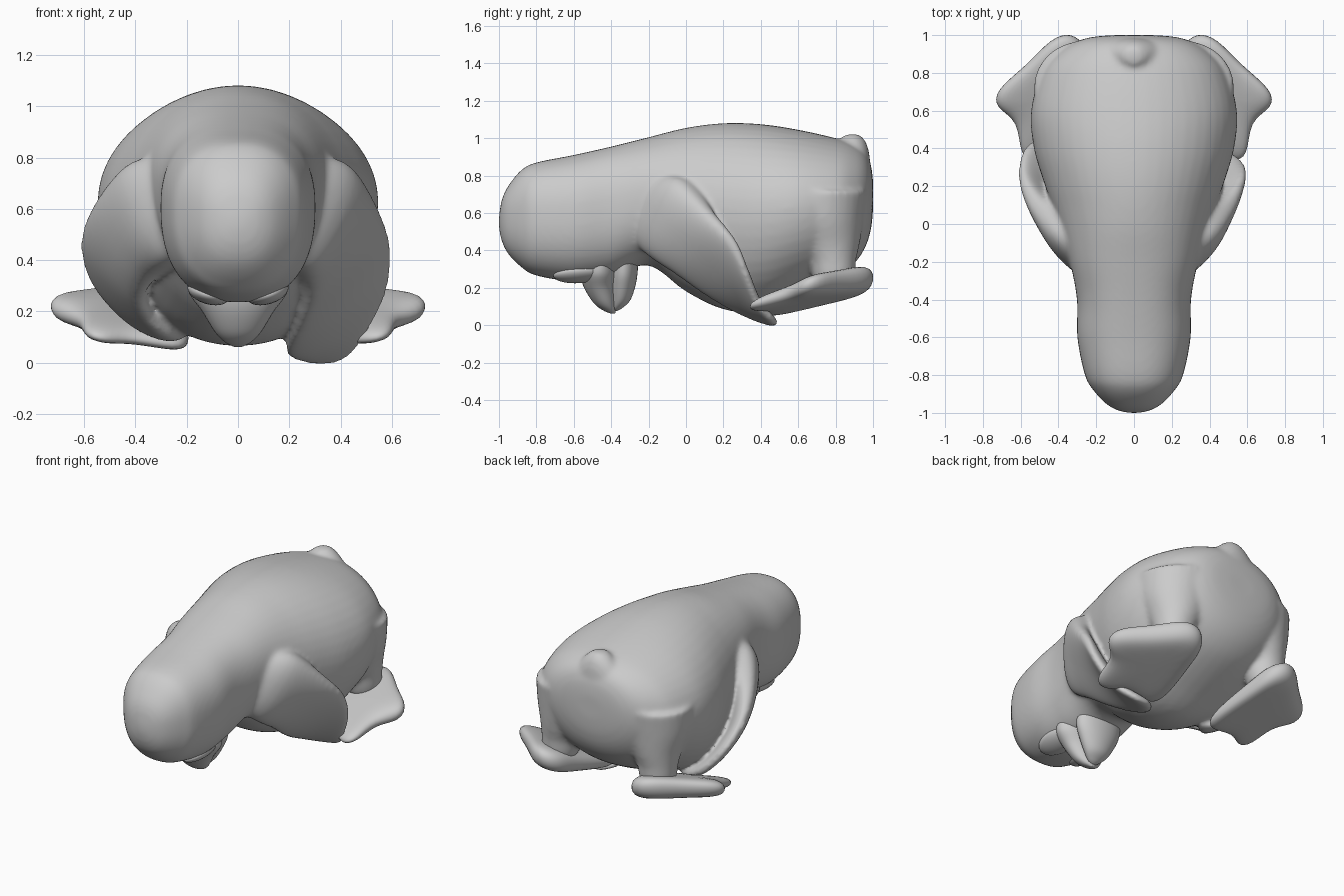
import bpy, bmesh, math
from mathutils import Vector

if "Cube" in bpy.data.objects:
    bpy.data.objects.remove(bpy.data.objects["Cube"])


def make(name, rings):
    """Closed skin over a list of equal-length rings."""
    bm = bmesh.new()
    vs = [[bm.verts.new(p) for p in r] for r in rings]
    n = len(rings[0])
    for a, b in zip(vs, vs[1:]):
        for i in range(n):
            bm.faces.new((a[i], a[(i + 1) % n], b[(i + 1) % n], b[i]))
    bm.faces.new(vs[0])
    bm.faces.new(vs[-1])
    bmesh.ops.recalc_face_normals(bm, faces=bm.faces)
    me = bpy.data.meshes.new(name)
    bm.to_mesh(me)
    bm.free()
    for p in me.polygons:
        p.use_smooth = True
    ob = bpy.data.objects.new(name, me)
    bpy.context.collection.objects.link(ob)
    return ob


def smooth_rows(rows, steps=5):
    """Catmull-Rom interpolation of rows of numbers."""
    out = []
    for i in range(len(rows) - 1):
        p = [rows[max(0, min(len(rows) - 1, i + k))] for k in (-1, 0, 1, 2)]
        for s in range(steps):
            t = s / steps
            out.append([b + .5 * t * (c - a + t * (2 * a - 5 * b + 4 * c - d + t * (3 * (b - c) + d - a)))
                        for a, b, c, d in zip(*p)])
    return out + [list(rows[-1])]


def power(v, e):
    return math.copysign(abs(v) ** e, v)


def column(name, rows, side=1):
    """Upright loft: x, y, z, radius x, radius y."""
    return make(name, [
        [(side * (x + rx * math.cos(a)), y + ry * math.sin(a), z)
         for a in (k * math.tau / 32 for k in range(32))]
        for x, y, z, rx, ry in smooth_rows(rows)])


def blade(name, rows):
    """Flat limb: each row is front edge xyz, back edge xyz, half thickness."""
    rows = smooth_rows(rows)
    mids = [(Vector(r[:3]) + Vector(r[3:6])) / 2 for r in rows]
    rings = []
    for i, r in enumerate(rows):
        half = (Vector(r[3:6]) - Vector(r[:3])) / 2
        path = mids[min(i + 1, len(mids) - 1)] - mids[max(i - 1, 0)]
        nrm = half.cross(path).normalized()
        rings.append([mids[i] + half * power(math.cos(a), .85) + nrm * r[6] * power(math.sin(a), .7)
                      for a in (k * math.tau / 32 for k in range(32))])
    return make(name, rings)


# Body and head: y, half width, top, bottom
body_rows = [
    (-1, .03, .58, .52), (-.985, .09, .67, .45), (-.95, .15, .745, .38), (-.88, .215, .83, .31),
    (-.8, .26, .87, .265), (-.6, .3, .91, .235), (-.4, .302, .955, .26), (-.2, .34, 1.005, .32),
    (0, .4, 1.055, .18), (.2, .47, 1.08, .085), (.4, .53, 1.075, .07), (.6, .545, 1.045, .15),
    (.8, .49, 1.0, .25), (.9, .41, .965, .33), (.96, .32, .92, .42), (.99, .22, .85, .52), (1, .1, .77, .62)]
rings = []
for y, w, top, bot in smooth_rows(body_rows):
    mid = bot + .54 * (top - bot)
    e = .85 if y < -.4 else min(1, .85 + .15 * (y + .4) / .5)
    ring = []
    for k in range(48):
        a = k * math.tau / 48
        s = power(math.sin(a), e)
        ring.append((w * power(math.cos(a), e), y, mid + s * ((top - mid) if s > 0 else (mid - bot))))
    rings.append(ring)
body = make("body", rings)
parts = [body]

# Tail ridge rising to a small peak
parts.append(column("tail", [(0, .86, .5, .3, .08), (0, .88, .7, .25, .105), (0, .895, .87, .18, .09),
                             (0, .895, .96, .11, .075), (0, .89, 1.01, .055, .05), (0, .89, 1.022, .015, .02)]))

# Wings, right one stretched down, left one curled under
parts.append(blade("right_wing", [
    (.12, -.28, .48, .3, -.05, .8, .12), (.23, -.18, .37, .41, .01, .77, .12),
    (.265, -.05, .28, .53, .13, .61, .075), (.24, .1, .17, .59, .26, .45, .048),
    (.2, .24, .09, .575, .33, .28, .04), (.185, .36, .04, .5, .39, .12, .034),
    (.24, .45, .015, .43, .465, .03, .026), (.3, .49, .01, .37, .49, .01, .012)]))
parts.append(blade("left_wing", [
    (-.12, -.28, .48, -.3, -.05, .8, .12), (-.24, -.18, .39, -.41, .01, .77, .12),
    (-.33, -.04, .33, -.54, .13, .63, .075), (-.37, .1, .25, -.6, .27, .49, .048),
    (-.34, .2, .18, -.57, .41, .34, .04), (-.28, .27, .12, -.46, .46, .2, .034),
    (-.23, .33, .1, -.34, .44, .12, .026), (-.21, .37, .1, -.26, .41, .1, .012)]))

# Legs flaring into thighs
leg_rows = [(.27, .72, .72, .26, .25), (.29, .73, .57, .23, .22), (.32, .765, .44, .165, .165),
            (.345, .785, .35, .125, .125), (.35, .79, .28, .115, .115), (.35, .79, .22, .1, .1)]
for side in (1, -1):
    parts.append(column("leg", leg_rows, side))

# Fuse body, wings and legs into one soft skin
bpy.ops.object.select_all(action='DESELECT')
for p in parts:
    p.select_set(True)
bpy.context.view_layer.objects.active = body
bpy.ops.object.join()
m = body.modifiers.new("fuse", 'REMESH')
m.mode = 'VOXEL'
m.voxel_size = .013
m.use_smooth_shade = True
m = body.modifiers.new("soften", 'SMOOTH')
m.iterations = 14
m.factor = .5

# Webbed feet, tilted up toward the outside and the heel
outline = [(.25, .95), (.33, 1.02), (.44, .99), (.57, .84), (.74, .71), (.74, .61), (.61, .55),
           (.61, .35), (.52, .32), (.42, .42), (.23, .4), (.18, .48), (.2, .66), (.23, .82)]
cx, cy = .42, .68
for side, name in ((1, "right_foot"), (-1, "left_foot")):
    rings = []
    for scale, lift in ((.5, -1), (.92, -.9), (1.02, 0), (.92, .9), (.5, 1.1)):
        ring = []
        for x, y in outline:
            px, py = cx + (x - cx) * scale, cy + (y - cy) * scale
            thick = .035 + .045 * max(0, (py - .35) / .6)
            ring.append((side * px, py, -.085 + .164 * px + .28 * py + lift * thick))
        rings.append(ring)
    foot = make(name, rings)
    foot.modifiers.new("round", 'SUBSURF').levels = 2
    foot.modifiers["round"].render_levels = 2

# Beak halves pointing down: x, y, z, radius x, radius y
column("upper_beak", [(0, -.46, .33, .2, .1), (0, -.465, .27, .19, .1), (0, -.46, .2, .14, .085),
                      (0, -.435, .12, .09, .06), (0, -.41, .08, .05, .035), (0, -.39, .062, .015, .01)])
column("lower_beak", [(0, -.33, .35, .16, .075), (0, -.335, .27, .15, .075), (0, -.34, .2, .12, .067),
                      (0, -.35, .13, .08, .05), (0, -.37, .09, .04, .027), (0, -.38, .075, .01, .01)])

# Flat eyes hugging the underside of the head
for side, name in ((1, "right_eye"), (-1, "left_eye")):
    bpy.ops.mesh.primitive_uv_sphere_add(segments=32, ring_count=16, location=(side * .115, -.565, .275),
                                         rotation=(.08, -side * .3, 0))
    eye = bpy.context.object
    eye.name = name
    eye.scale = (.085, .145, .045)
    bpy.ops.object.shade_smooth()
